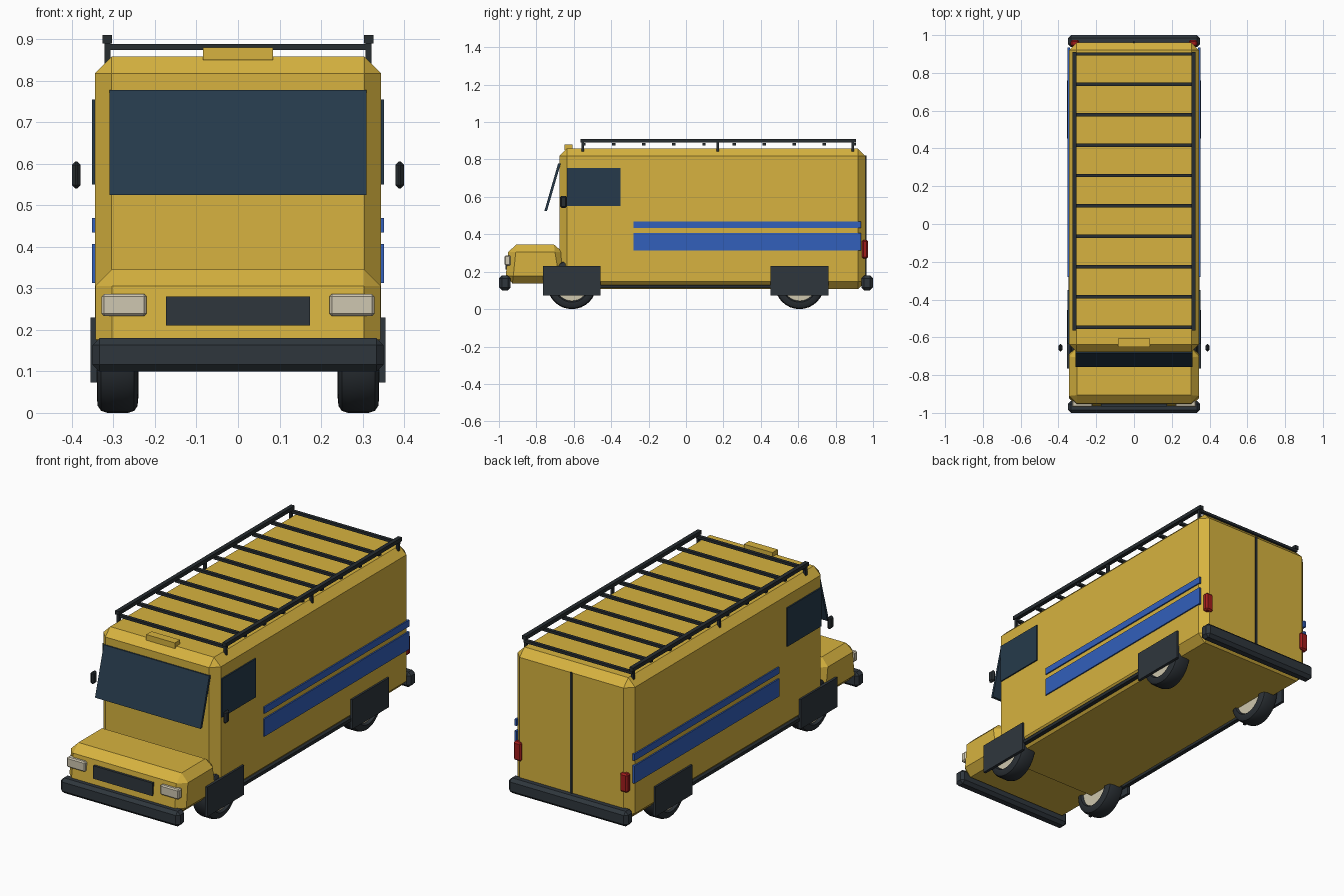
import bpy, bmesh, math
from mathutils import Matrix, Vector

if "Cube" in bpy.data.objects:
    bpy.data.objects.remove(bpy.data.objects["Cube"])


def material(name, r, g, b):
    m = bpy.data.materials.new(name)
    m.use_nodes = True
    m.diffuse_color = (r, g, b, 1)
    m.node_tree.nodes["Principled BSDF"].inputs["Base Color"].default_value = (r, g, b, 1)
    return m


YELLOW = material("yellow paint", 0.68, 0.45, 0.05)
BLUE = material("blue stripe", 0.032, 0.115, 0.5)
GLASS = material("dark glass", 0.019, 0.042, 0.07)
TRIM = material("dark trim", 0.028, 0.037, 0.046)
RACK = material("rack black", 0.02, 0.026, 0.03)
RUBBER = material("tyre rubber", 0.024, 0.03, 0.036)
CREAM = material("hub cream", 0.62, 0.57, 0.42)
LAMP = material("lamp lens", 0.62, 0.57, 0.44)
RED = material("red lens", 0.36, 0.012, 0.012)


def finish(name, bm, mat):
    bmesh.ops.recalc_face_normals(bm, faces=bm.faces)
    mesh = bpy.data.meshes.new(name)
    bm.to_mesh(mesh)
    bm.free()
    mesh.materials.append(mat)
    ob = bpy.data.objects.new(name, mesh)
    bpy.context.collection.objects.link(ob)
    return ob


def box(name, mat, xs, ys, zs, bevel=0, shape=None):
    """Box from its extents, optionally reshaped vertex by vertex and chamfered."""
    bm = bmesh.new()
    bmesh.ops.create_cube(bm, size=1)
    for v in bm.verts:
        v.co = Vector([(lo + hi) / 2 + c * (hi - lo)
                       for c, (lo, hi) in zip(v.co, (xs, ys, zs))])
        if shape:
            shape(v.co)
    if bevel:
        bmesh.ops.bevel(bm, geom=bm.edges[:], offset=bevel, segments=1,
                        profile=0.5, affect='EDGES')
    return finish(name, bm, mat)


def pair(name, mat, xs, ys, zs, bevel=0):
    """The same box on the left (+x) and right (-x)."""
    box("left_" + name, mat, xs, ys, zs, bevel)
    box("right_" + name, mat, (-xs[1], -xs[0]), ys, zs, bevel)


# Body and hood
box("body", YELLOW, (-0.345, 0.345), (-0.677, 0.96), (0.107, 0.858), 0.04)


def taper_hood(co):
    if co.z > 0.3:
        co.y += 0.022 if co.y < -0.8 else -0.035


box("hood", YELLOW, (-0.343, 0.343), (-0.968, -0.632), (0.137, 0.346), 0.04, taper_hood)
box("roof_marker", YELLOW, (-0.084, 0.084), (-0.65, -0.606), (0.85, 0.88))


# Windscreen, leaning out at the bottom
def lean(co):
    if co.z < 0.6:
        co.y -= 0.073


box("windscreen", GLASS, (-0.31, 0.31), (-0.684, -0.67), (0.525, 0.778), 0, lean)

# Side windows, stripes, wheel guards, sill strips and mirrors
SKIN = (0.34, 0.352)
pair("side_window", GLASS, SKIN, (-0.635, -0.35), (0.55, 0.755))
pair("upper_stripe", BLUE, SKIN, (-0.28, 0.935), (0.434, 0.469))
pair("lower_stripe", BLUE, SKIN, (-0.28, 0.935), (0.313, 0.407))
pair("sill_strip", RACK, (0.325, 0.347), (-0.5, 0.5), (0.112, 0.129))
pair("mirror", RACK, (0.379, 0.4), (-0.674, -0.636), (0.54, 0.606), 0.009)
for end, y in (("front", -0.61), ("rear", 0.607)):
    pair(end + "_wheel_guard", TRIM, (0.34, 0.355), (y - 0.154, y + 0.154), (0.073, 0.23))

# Bumpers, grille and lamps
box("front_bumper", TRIM, (-0.35, 0.35), (-1, -0.937), (0.1, 0.18), 0.016)
box("rear_bumper", TRIM, (-0.35, 0.35), (0.937, 1), (0.1, 0.18), 0.016)
box("grille", TRIM, (-0.174, 0.174), (-0.966, -0.94), (0.211, 0.28))
pair("headlight", LAMP, (0.22, 0.329), (-0.97, -0.937), (0.233, 0.286), 0.006)
pair("tail_light", RED, (0.29, 0.335), (0.94, 0.973), (0.27, 0.37), 0.008)
box("rear_door_seam", RACK, (-0.006, 0.006), (0.955, 0.965), (0.15, 0.82))

# Roof rack
pair("rack_rail", RACK, (0.304, 0.326), (-0.565, 0.91), (0.89, 0.91))
for i, y in enumerate((-0.552, 0.17, 0.892)):
    pair(f"rack_post_{i + 1}", RACK, (0.307, 0.321), (y - 0.007, y + 0.007), (0.82, 0.895))
for i in range(10):
    y = -0.547 + i * 0.1608
    box(f"rack_slat_{i + 1}", RACK, (-0.318, 0.318), (y - 0.009, y + 0.009), (0.874, 0.888))

# Wheels: lathed tyre around a recessed hub disc
TYRE = [(0.085, 0.03), (0.095, 0.05), (0.115, 0.048), (0.127, 0.04), (0.132, 0.025)]
PROFILE = TYRE + [(r, -w) for r, w in reversed(TYRE)]


def wheel(name, x, y):
    centre = Vector((x, y, 0.132))
    bm = bmesh.new()
    ring = [bm.verts.new(centre + Vector((w, 0, r))) for r, w in PROFILE]
    edges = [bm.edges.new((a, b)) for a, b in zip(ring, ring[1:] + ring[:1])]
    bmesh.ops.spin(bm, geom=ring + edges, cent=centre, axis=(1, 0, 0),
                   angle=math.tau, steps=32, use_merge=True)
    bmesh.ops.remove_doubles(bm, verts=bm.verts, dist=0.0001)
    tyre = finish(name + "_tyre", bm, RUBBER)
    bm = bmesh.new()
    bmesh.ops.create_cone(bm, cap_ends=True, segments=32, radius1=0.088, radius2=0.088,
                          depth=0.075, matrix=Matrix.Translation(centre)
                          @ Matrix.Rotation(math.pi / 2, 4, 'Y'))
    hub = finish(name + "_hub", bm, CREAM)
    bpy.ops.object.select_all(action='DESELECT')
    for ob in (tyre, hub):
        ob.select_set(True)
        bpy.context.view_layer.objects.active = ob
    bpy.ops.object.shade_smooth_by_angle(angle=math.radians(35))


for side, x in (("left", 0.29), ("right", -0.29)):
    wheel("front_" + side, x, -0.61)
    wheel("rear_" + side, x, 0.607)
